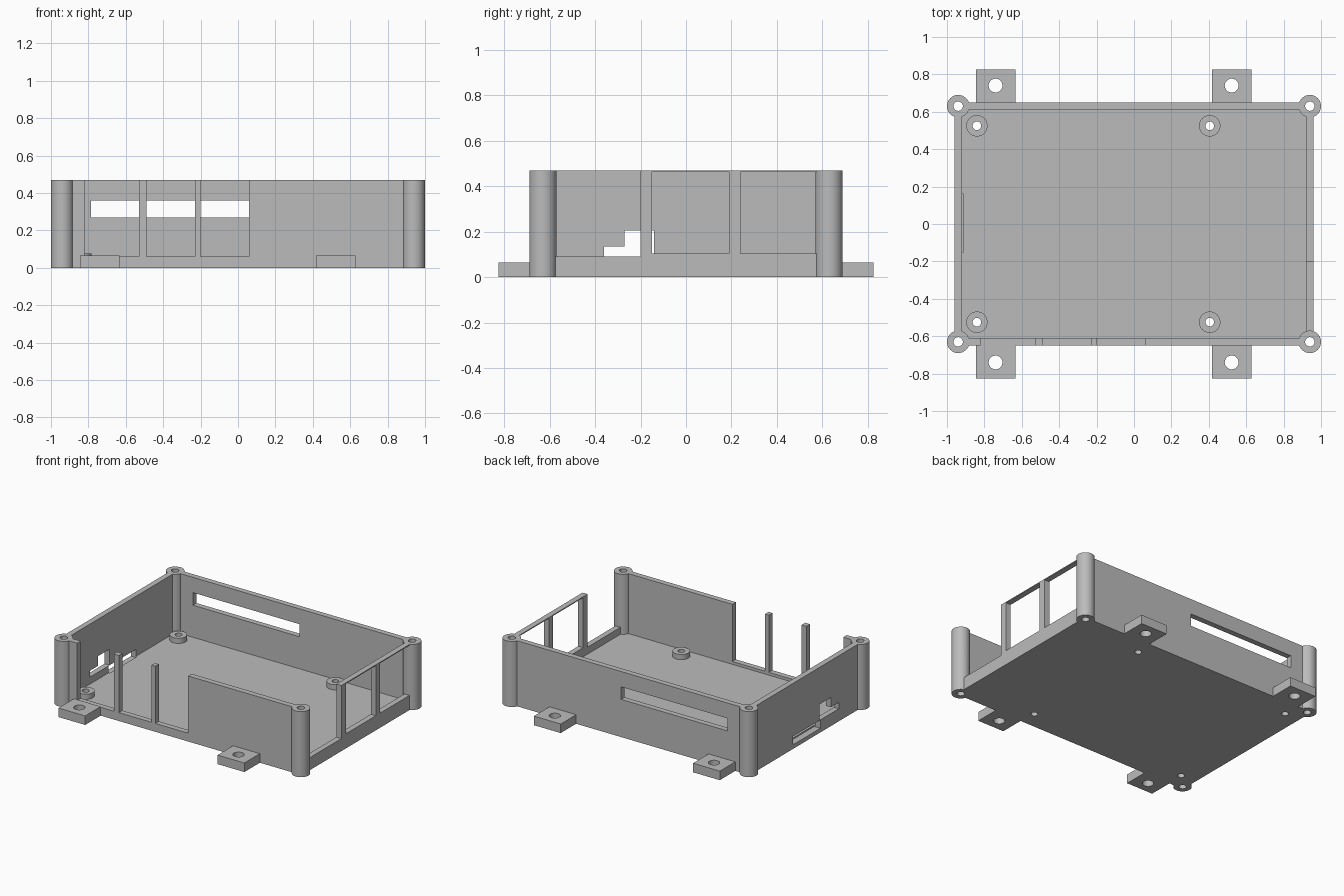
import bpy, bmesh

cube = bpy.data.objects.get("Cube")
if cube:
    bpy.data.objects.remove(cube, do_unlink=True)

HEIGHT, FLOOR = 0.47, 0.04
SIDES = (-1, 1)

grey = bpy.data.materials.new("matte_grey")
grey.use_nodes = True
grey.diffuse_color = (0.5, 0.5, 0.5, 1)
grey.node_tree.nodes["Principled BSDF"].inputs["Base Color"].default_value = (0.5, 0.5, 0.5, 1)


def prism(name, outline, z0, z1):
    """Extrude a counter-clockwise outline from z0 to z1."""
    bm = bmesh.new()
    face = bm.faces.new([bm.verts.new((x, y, z0)) for x, y in outline])
    top = bmesh.ops.extrude_face_region(bm, geom=[face])["geom"]
    bmesh.ops.translate(bm, vec=(0, 0, z1 - z0),
                        verts=[g for g in top if isinstance(g, bmesh.types.BMVert)])
    bmesh.ops.recalc_face_normals(bm, faces=bm.faces)
    mesh = bpy.data.meshes.new(name)
    bm.to_mesh(mesh)
    bm.free()
    mesh.materials.append(grey)
    obj = bpy.data.objects.new(name, mesh)
    bpy.context.collection.objects.link(obj)
    return obj


def box(name, x0, x1, y0, y1, z0, z1):
    return prism(name, [(x0, y0), (x1, y0), (x1, y1), (x0, y1)], z0, z1)


def cylinder(name, x, y, radius, z0, z1):
    bm = bmesh.new()
    bmesh.ops.create_cone(bm, cap_ends=True, segments=40, radius1=radius,
                          radius2=radius, depth=z1 - z0)
    bmesh.ops.translate(bm, vec=(x, y, (z0 + z1) / 2), verts=bm.verts)
    mesh = bpy.data.meshes.new(name)
    bm.to_mesh(mesh)
    bm.free()
    mesh.materials.append(grey)
    obj = bpy.data.objects.new(name, mesh)
    bpy.context.collection.objects.link(obj)
    return obj


def combine(target, tool, operation="DIFFERENCE"):
    """Apply a boolean with the tool, then discard the tool."""
    mod = target.modifiers.new("cut", "BOOLEAN")
    mod.object, mod.operation, mod.solver = tool, operation, "EXACT"
    bpy.context.view_layer.update()
    graph = bpy.context.evaluated_depsgraph_get()
    mesh = bpy.data.meshes.new_from_object(target.evaluated_get(graph))
    target.modifiers.clear()
    target.data = mesh
    bpy.data.objects.remove(tool, do_unlink=True)


def smooth(obj):
    bpy.ops.object.select_all(action="DESELECT")
    obj.select_set(True)
    bpy.context.view_layer.objects.active = obj
    bpy.ops.object.shade_smooth_by_angle(angle=0.5)


# Open tray with chamfered inner corners
shell = box("case_shell", -0.96, 0.96, -0.65, 0.65, 0, HEIGHT)
ix, iy, c = 0.92, 0.61, 0.035
cavity = [(-ix + c, -iy), (ix - c, -iy), (ix, -iy + c), (ix, iy - c),
          (ix - c, iy), (-ix + c, iy), (-ix, iy - c), (-ix, -iy + c)]
combine(shell, prism("cavity", cavity, FLOOR, 1))

# Front ports, open at the top
for x0, x1 in ((-0.82, -0.53), (-0.49, -0.23), (-0.20, 0.06)):
    combine(shell, box("port", x0, x1, -0.7, -0.6, 0.06, 1))

# Long slot in the back wall
combine(shell, box("slot", -0.785, 0.06, 0.58, 0.7, 0.27, 0.36))

# Right wall: one open bay and two framed windows under a thin rail
combine(shell, box("bay", 0.9, 1.1, -0.59, -0.20, 0.09, 1))
for y0, y1 in ((-0.15, 0.19), (0.24, 0.575)):
    combine(shell, box("window", 0.9, 1.1, y0, y1, 0.105, 0.463))

# Left wall: card slot at floor level and stepped cutout
combine(shell, box("card_slot", -1.1, -0.912, -0.15, 0.16, 0.03, 0.09))
combine(shell, box("cutout_tall", -1.1, -0.9, -0.27, -0.14, 0.09, 0.205))
combine(shell, box("cutout_low", -1.1, -0.9, -0.36, -0.25, 0.09, 0.135))

# Corner screw posts
for sx in SIDES:
    for sy in SIDES:
        combine(shell, cylinder("post", sx * 0.94, sy * 0.63, 0.06, 0, HEIGHT), "UNION")
        combine(shell, cylinder("hole", sx * 0.94, sy * 0.63, 0.025, -0.1, 1))

# Board standoffs and mounting tabs, front and back
for sy, side in zip(SIDES, ("front", "back")):
    for x, tab_x, end in ((-0.84, -0.74, "right"), (0.405, 0.522, "left")):
        y = sy * 0.525
        combine(shell, cylinder("hole", x, y, 0.023, -0.1, 0.2))
        standoff = cylinder(f"standoff_{side}_{end}", x, y, 0.057, FLOOR, 0.077)
        combine(standoff, cylinder("hole", x, y, 0.023, -0.1, 0.2))
        smooth(standoff)

        y0, y1 = sorted((sy * 0.65, sy * 0.825))
        tab = box(f"mounting_tab_{side}_{end}", tab_x - 0.106, tab_x + 0.106, y0, y1, 0, 0.065)
        combine(tab, cylinder("hole", tab_x, sy * 0.74, 0.037, -0.1, 0.2))
        smooth(tab)

smooth(shell)
